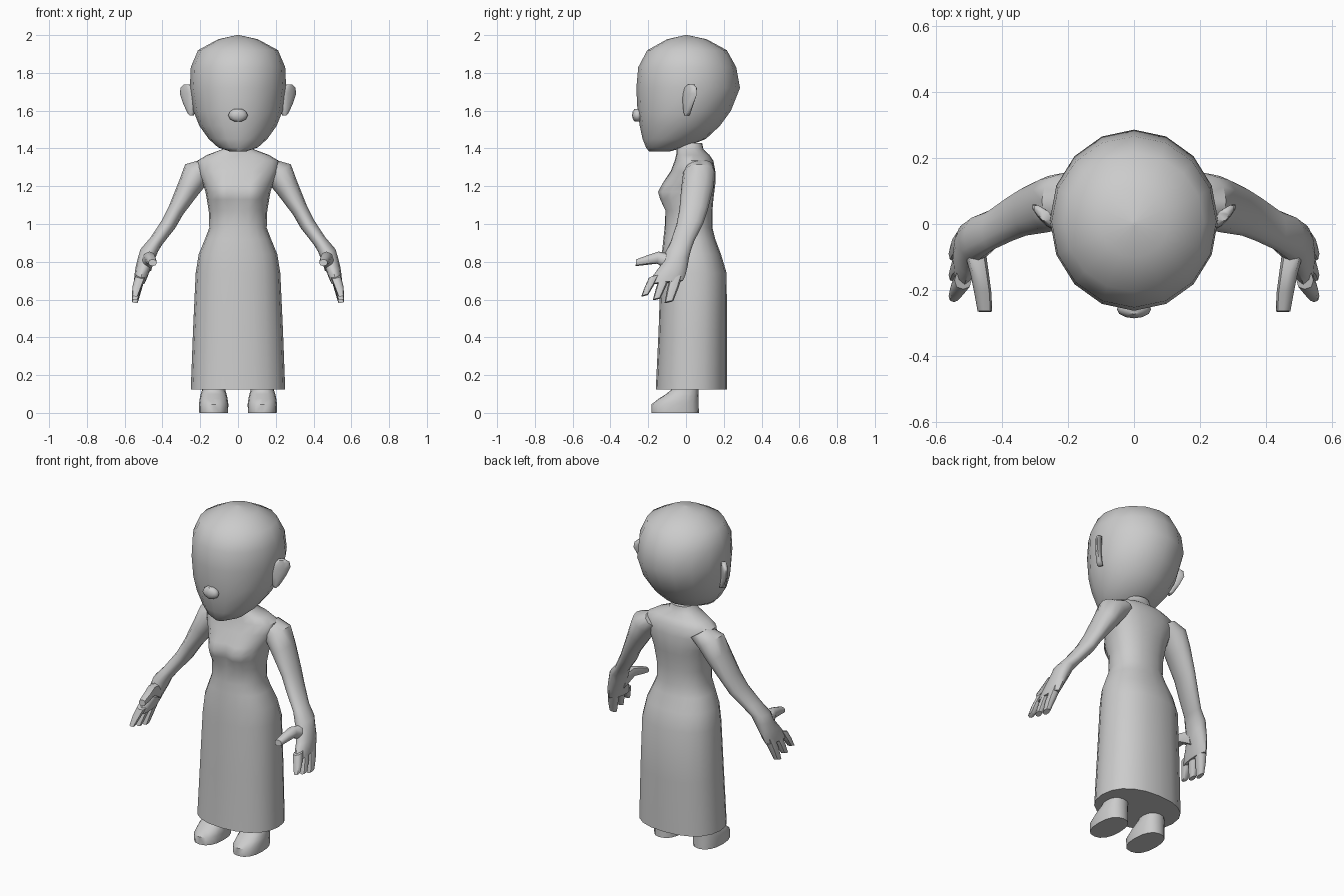
import bpy, bmesh, math
from mathutils import Vector

grey = bpy.data.materials.new("plain_grey")
grey.diffuse_color = (0.6, 0.6, 0.6, 1)


def power(t, p):
    return math.copysign(abs(t) ** p, t)


def loft(name, sections, sides=16, p=1.0, mirror=False, shape=None, angle=50):
    """Skin a row of oval sections, each (centre, half axis u, half axis v)."""
    bm = bmesh.new()
    rings = []
    for c, u, v in sections:
        ring = []
        for i in range(sides):
            a = 2 * math.pi * i / sides
            co = (Vector(c) + Vector(u) * power(math.cos(a), p)
                  + Vector(v) * power(math.sin(a), p))
            ring.append(bm.verts.new(shape(co) if shape else co))
        rings.append(ring)
    for lo, hi in zip(rings, rings[1:]):
        for i in range(sides):
            j = (i + 1) % sides
            bm.faces.new((lo[i], lo[j], hi[j], hi[i]))
    bm.faces.new(rings[0][::-1])
    bm.faces.new(rings[-1])
    bmesh.ops.recalc_face_normals(bm, faces=bm.faces)
    me = bpy.data.meshes.new(name)
    bm.to_mesh(me)
    bm.free()
    me.materials.append(grey)
    me.shade_smooth()
    me.set_sharp_from_angle(angle=math.radians(angle))
    ob = bpy.data.objects.new(name, me)
    bpy.context.collection.objects.link(ob)
    if mirror:
        ob.modifiers.new("mirror", 'MIRROR')
    return ob


def level(rows, x=0.0):
    """Horizontal sections from rows of (z, half width, front y, back y)."""
    return [((x, (f + b) / 2, z), (w, 0, 0), (0, (b - f) / 2, 0)) for z, w, f, b in rows]


# Head, from chin to crown
loft("head", level([
    (1.383, 0.04, -0.195, -0.09), (1.405, 0.105, -0.212, -0.01),
    (1.45, 0.155, -0.23, 0.105), (1.52, 0.205, -0.245, 0.18),
    (1.60, 0.237, -0.257, 0.238), (1.72, 0.255, -0.263, 0.286),
    (1.83, 0.25, -0.253, 0.266), (1.92, 0.212, -0.205, 0.216),
    (1.978, 0.105, -0.10, 0.11), (2.0, 0.006, -0.004, 0.008)]))

# Nose
loft("nose", level([
    (1.543, 0.02, -0.272, -0.24), (1.555, 0.042, -0.281, -0.23),
    (1.575, 0.052, -0.286, -0.23), (1.595, 0.043, -0.282, -0.23),
    (1.61, 0.02, -0.273, -0.24)]), sides=12)

# Ears, flat teardrops angled backwards
ear = [(1.575, 0.245, 0.005, 0.008), (1.59, 0.25, 0.006, 0.022),
       (1.64, 0.262, 0.012, 0.04), (1.69, 0.268, 0.02, 0.056),
       (1.722, 0.27, 0.024, 0.046), (1.738, 0.27, 0.026, 0.018)]
loft("ears", [((x, y, z), (0.72 * w, 0.69 * w, 0), (-0.011, 0.012, 0))
              for z, x, y, w in ear], sides=10, mirror=True)


# Dress with neck, shoulders, bust, waist and long skirt
def bust(co):
    if co.y < 0:
        co.y -= 0.055 * math.exp(-((abs(co.x) - 0.08) / 0.065) ** 2
                                 - ((co.z - 1.165) / 0.065) ** 2)
    return co


loft("dress", level([
    (0.125, 0.25, -0.16, 0.217), (0.44, 0.238, -0.145, 0.217),
    (0.74, 0.224, -0.135, 0.215), (0.84, 0.208, -0.128, 0.185),
    (0.92, 0.175, -0.12, 0.155), (0.98, 0.152, -0.113, 0.14),
    (1.07, 0.155, -0.107, 0.14), (1.13, 0.165, -0.105, 0.145),
    (1.17, 0.172, -0.103, 0.15), (1.21, 0.185, -0.10, 0.155),
    (1.28, 0.215, -0.08, 0.155), (1.335, 0.215, -0.06, 0.145),
    (1.365, 0.165, -0.052, 0.125), (1.395, 0.085, -0.05, 0.092),
    (1.43, 0.065, -0.04, 0.085)]), sides=20, p=0.88, shape=bust)

# Arms, rows of (x, y, z, half width, half depth)
arm = [(0.15, 0.075, 1.31, 0.055, 0.07), (0.215, 0.07, 1.272, 0.078, 0.085),
       (0.262, 0.06, 1.19, 0.062, 0.085), (0.327, 0.04, 1.075, 0.044, 0.075),
       (0.367, 0.02, 1.0, 0.041, 0.07), (0.432, -0.018, 0.91, 0.036, 0.062)]
slanted = [((x, y, z), (0.83 * w, 0, 0.56 * w), (0, d, 0)) for x, y, z, w, d in arm]
# Wrist and palm, continuing the same skin
palm = [(0.47, -0.04, 0.86, 0.046, 0.068), (0.486, -0.05, 0.815, 0.044, 0.066),
        (0.503, -0.072, 0.765, 0.039, 0.08), (0.515, -0.095, 0.72, 0.034, 0.092),
        (0.522, -0.108, 0.69, 0.028, 0.092)]
upright = [((x, y, z), (w, 0, 0.15 * w), (0, d, 0.1 * d)) for x, y, z, w, d in palm]
loft("arms", slanted + upright, sides=12, mirror=True)

# Three fingers per hand: root y, tip y, tip z, half width
for label, y0, y1, z1, d in (("index", -0.17, -0.218, 0.622, 0.025),
                             ("middle", -0.112, -0.155, 0.603, 0.027),
                             ("outer", -0.052, -0.09, 0.588, 0.031)):
    rows = [(0.518, y0, 0.72, 0.026, d * 1.1),
            (0.534, (y0 + y1) / 2, (0.72 + z1) / 2, 0.023, d),
            (0.546, y1, z1, 0.016, d * 0.75)]
    loft(label + "_fingers", [((x, y, z), (w, 0, 0.2 * w), (0, k, 0.25 * k))
                              for x, y, z, w, k in rows], sides=8, p=0.8, mirror=True)

# Thumbs, pointing forwards
thumb = [(0.485, -0.07, 0.79, 0.034, 0.05), (0.468, -0.15, 0.822, 0.028, 0.032),
         (0.458, -0.21, 0.808, 0.026, 0.025), (0.452, -0.265, 0.795, 0.022, 0.018)]
loft("thumbs", [((x, y, z), (w, 0, 0), (0, 0.1 * h, h)) for x, y, z, w, h in thumb],
     sides=8, p=0.85, mirror=True)

# Feet with short legs that run up under the skirt
loft("feet", level([
    (0.0, 0.076, -0.183, 0.068), (0.045, 0.078, -0.183, 0.067),
    (0.075, 0.074, -0.145, 0.066), (0.10, 0.068, -0.105, 0.066),
    (0.12, 0.062, -0.08, 0.066), (0.20, 0.056, -0.07, 0.062)], x=0.129),
     p=0.85, mirror=True)
